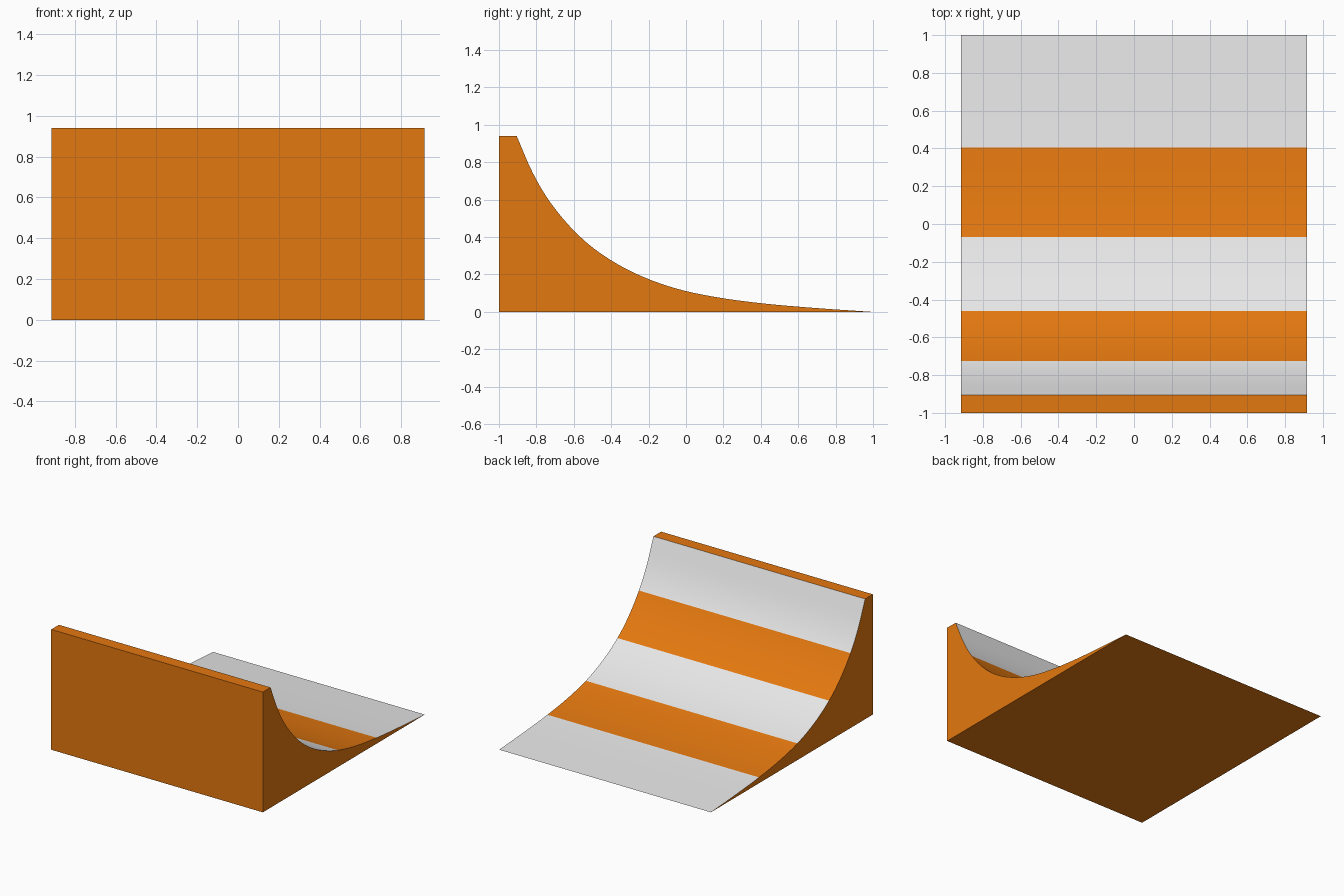
import bpy, bmesh

if "Cube" in bpy.data.objects:
    bpy.data.objects.remove(bpy.data.objects["Cube"])

HALF_WIDTH = 0.915
STEPS = 4  # curve subdivisions between guide points

# Guide points (y, z) down the curved face; every second one is a stripe edge
GUIDE = [(-.905, .94), (-.82, .745), (-.725, .585), (-.60, .435), (-.46, .315),
         (-.28, .21), (-.07, .13), (.155, .08), (.405, .046), (.69, .021), (1, 0)]


def material(name, colour):
    m = bpy.data.materials.new(name)
    m.diffuse_color = (*colour, 1)
    m.use_nodes = True
    m.node_tree.nodes["Principled BSDF"].inputs["Base Color"].default_value = m.diffuse_color
    return m


def smooth_curve(pts):
    """Catmull-Rom curve through the guide points."""
    ends = [tuple(2 * a - b for a, b in zip(pts[i], pts[j])) for i, j in ((0, 1), (-1, -2))]
    p = [ends[0], *pts, ends[1]]
    out = []
    for i in range(1, len(p) - 2):
        for s in range(STEPS):
            t = s / STEPS
            out.append(tuple(
                0.5 * (2 * b + (c - a) * t + (2 * a - 5 * b + 4 * c - d) * t ** 2
                       + (3 * b - a - 3 * c + d) * t ** 3)
                for a, b, c, d in zip(p[i - 1], p[i], p[i + 1], p[i + 2])))
    return out + [pts[-1]]


curve = smooth_curve(GUIDE)
profile = [(-1, 0), (-1, .94)] + curve

# Ramp body: side profile extruded across the width
bm = bmesh.new()
left = [bm.verts.new((-HALF_WIDTH, y, z)) for y, z in profile]
right = [bm.verts.new((HALF_WIDTH, y, z)) for y, z in profile]
bm.faces.new(left)
bm.faces.new(right[::-1])
n = len(profile)
for i in range(n):
    j = (i + 1) % n
    face = bm.faces.new((left[i], right[i], right[j], left[j]))
    # Curved face: alternating grey and orange stripes, smooth shaded
    if 2 <= i < n - 1:
        face.smooth = True
        stripe = (i - 2) // (2 * STEPS)
        face.material_index = 1 if stripe % 2 == 0 else 0
bmesh.ops.recalc_face_normals(bm, faces=bm.faces)

mesh = bpy.data.meshes.new("curved_ramp")
bm.to_mesh(mesh)
bm.free()
mesh.materials.append(material("orange", (.775, .188, .005)))
mesh.materials.append(material("light grey", (.8, .8, .8)))
ramp = bpy.data.objects.new("curved_ramp", mesh)
bpy.context.collection.objects.link(ramp)

# Keep the outer edges sharp
bpy.context.view_layer.objects.active = ramp
ramp.select_set(True)
bpy.ops.object.shade_smooth_by_angle(angle=0.5)
